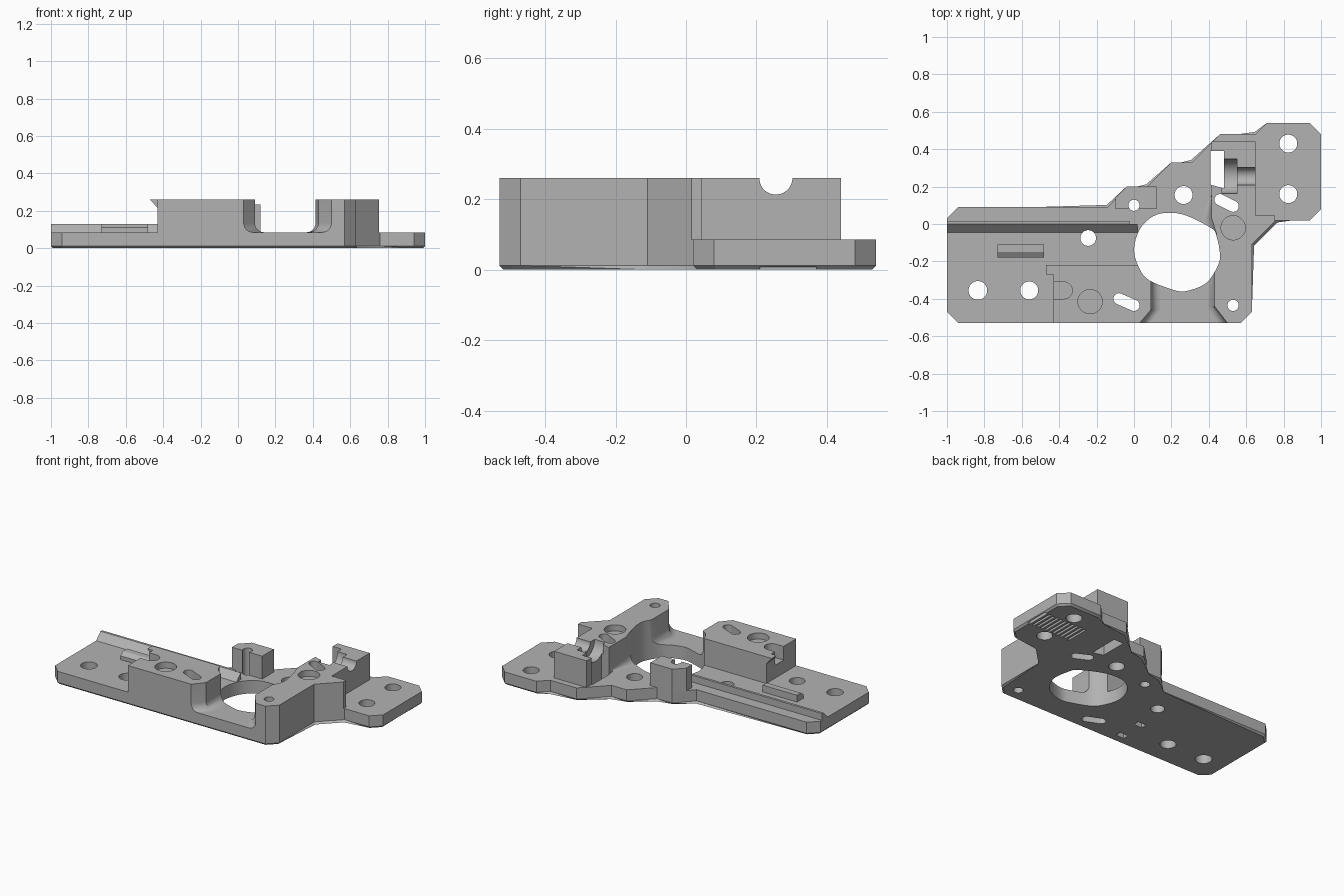
import bpy, bmesh, math
from mathutils import Matrix, Vector

cube = bpy.data.objects.get("Cube")
if cube:
    bpy.data.objects.remove(cube)

GREY = bpy.data.materials.new("satin_grey")
GREY.use_nodes = True
GREY.diffuse_color = (0.45, 0.45, 0.45, 1)
GREY.node_tree.nodes["Principled BSDF"].inputs["Base Color"].default_value = (0.45, 0.45, 0.45, 1)

FLOOR, TOP = 0.085, 0.26


def finish(name, bm):
    bmesh.ops.recalc_face_normals(bm, faces=bm.faces)
    mesh = bpy.data.meshes.new(name)
    bm.to_mesh(mesh)
    bm.free()
    mesh.materials.append(GREY)
    ob = bpy.data.objects.new(name, mesh)
    bpy.context.scene.collection.objects.link(ob)
    return ob


def loft(name, rings, chamfer=0):
    """Skin a stack of equal outlines, each given as (points, z)."""
    bm = bmesh.new()
    loops = [[bm.verts.new((x, y, z)) for x, y in pts] for pts, z in rings]
    n = len(loops[0])
    for a, b in zip(loops, loops[1:]):
        for i in range(n):
            bm.faces.new((a[i], a[(i + 1) % n], b[(i + 1) % n], b[i]))
    bottom = bm.faces.new(loops[0])
    bm.faces.new(loops[-1])
    if chamfer:
        bmesh.ops.bevel(bm, geom=list(bottom.edges), offset=chamfer, segments=1, affect='EDGES')
    return finish(name, bm)


def prism(name, pts, z0, z1, chamfer=0):
    return loft(name, [(pts, z0), (pts, z1)], chamfer)


def rect(x0, x1, y0, y1):
    return [(x0, y0), (x1, y0), (x1, y1), (x0, y1)]


def capsule(a, b, r, n=16):
    """Outline of a slot between two points; equal points give a circle."""
    a, b = Vector(a), Vector(b)
    t = math.atan2(b.y - a.y, b.x - a.x) - math.pi / 2
    pts = []
    for centre, start in ((b, t), (a, t + math.pi)):
        for i in range(n):
            ang = start + math.pi * (i + (0.5 if a == b else 0)) / (n if a == b else n - 1)
            pts.append((centre.x + r * math.cos(ang), centre.y + r * math.sin(ang)))
    return pts


def along_x(name, profile, x0, x1):
    """Extrude a (y, z) profile along x."""
    ob = prism(name, profile, x0, x1)
    ob.data.transform(Matrix(((0, 0, 1, 0), (1, 0, 0, 0), (0, 1, 0, 0), (0, 0, 0, 1))))
    return ob


def flared(name, pts, moving, shift, r=0.05):
    """Block whose chosen corners sweep out in a fillet onto the plate."""
    rings = []
    for i in range(7):
        a = math.pi / 2 * i / 6
        d = r * (1 - math.sin(a))
        ring = [(x + shift * d, y) if k in moving else (x, y) for k, (x, y) in enumerate(pts)]
        rings.append((ring, FLOOR + r * (1 - math.cos(a))))
    return loft(name, rings + [(pts, TOP)])


def smooth_loop(pts, steps=4):
    """Closed Catmull-Rom curve through the points."""
    out, n = [], len(pts)
    for i in range(n):
        p = [Vector(pts[(i + k) % n]) for k in (-1, 0, 1, 2)]
        for s in range(steps):
            t = s / steps
            q = 0.5 * (2 * p[1] + (p[2] - p[0]) * t + (2 * p[0] - 5 * p[1] + 4 * p[2] - p[3]) * t * t
                       + (3 * p[1] - p[0] - 3 * p[2] + p[3]) * t ** 3)
            out.append((q.x, q.y))
    return out


# Base plate
plate = prism("base_plate", [
    (-1, -.47), (-.94, -.53), (.57, -.53), (.63, -.47), (.63, -.11), (.76, .02), (.94, .02),
    (1, .08), (1, .48), (.94, .54), (.71, .54), (.65, .48), (.46, .48), (.31, .33), (.2, .33),
    (.07, .2), (-.04, .2), (-.14, .09), (-.94, .09), (-1, .03)], 0, FLOOR, 0.012)

# Raised blocks
left_block = flared("left_block", [(-.43, -.53), (.03, -.53), (.09, -.46), (.09, -.22), (-.43, -.22)],
                    (1, 2, 3), 1)
right_block = flared("right_block", [
    (.5, -.53), (.57, -.53), (.63, -.47), (.63, -.11), (.755, .015), (.755, .045), (.65, .045),
    (.65, .44), (.415, .44), (.415, .17), (.415, .03), (.44, -.05), (.43, -.25), (.43, -.44)],
    (0, 10, 11, 12, 13), -1)
post = prism("back_post", [(-.1, .08), (.12, .08), (.12, .2), (-.04, .2), (-.1, .14)], FLOOR, 0.235)

# Rail, stop bar and overhanging lip
rail = along_x("back_rail", [(-.045, FLOOR), (.016, FLOOR), (.016, .13), (0, .13)], -1, 0.02)
along_x("stop_bar", [(-.18, FLOOR), (-.11, FLOOR), (-.11, .13), (-.15, .13), (-.18, .11)], -.73, -.48)
lip = prism("block_lip", [(-.43, .215), (-.43, TOP), (-.47, TOP)], .22, .27)
lip.data.transform(Matrix.Rotation(math.pi / 2, 4, 'X'))

# Through holes
cutters = []


def cut(pts, z0=-1, z1=1):
    cutters.append(prism("cutter", pts, z0, z1))


cut(smooth_loop([(0, -.14), (.03, -.03), (.1, .04), (.18, .06), (.28, .045), (.41, -.02), (.44, -.06),
                 (.46, -.17), (.44, -.24), (.38, -.32), (.27, -.36), (.19, -.345), (.08, -.3), (.03, -.24)]))
for x, y, r in ((-.835, -.355, .05), (-.56, -.355, .048), (-.245, -.075, .042), (.265, .155, .048),
                (.825, .43, .048), (.825, .16, .048), (.53, -.435, .03), (0, .1, .03)):
    cut(capsule((x, y), (x, y), r))
cut(capsule((-.08, -.4), (0, -.435), .03))
cut(capsule((.46, .13), (.53, .095), .03))
cut([(.41, .21), (.48, .19), (.48, .39), (.41, .39)])

# Blind pockets from above
for x, y in ((-.235, -.415), (.53, -.02)):
    cut(capsule((x, y), (x, y), .065), TOP - .04)
cut(capsule((-.5, -.355), (-.375, -.355), .045), .17)
cut(rect(-.025, .025, 0, .1), FLOOR)

# Round channel with a wider nut seat
for x0, x1, r in ((.47, .55, .092), (.54, .7, .047)):
    cutters.append(along_x("cutter", capsule((.255, TOP), (.255, TOP), r), x0, x1))

# Underside pockets and grip grooves
for y in (-.45, -.285):
    cut(rect(-.315, -.255, y - .02, y + .02), -1, .05)
for i in range(11):
    x = .68 + .03 * i
    cut(rect(x, x + .015, .21, .37), -1, .02)


def carve(ob):
    for c in cutters:
        mod = ob.modifiers.new("carve", 'BOOLEAN')
        mod.operation, mod.solver, mod.object = 'DIFFERENCE', 'EXACT', c
    bpy.context.view_layer.update()
    baked = bpy.data.meshes.new_from_object(ob.evaluated_get(bpy.context.evaluated_depsgraph_get()))
    ob.modifiers.clear()
    ob.data = baked


for ob in (plate, left_block, right_block, post, rail):
    carve(ob)
for c in cutters:
    bpy.data.objects.remove(c)

# Smooth the round walls, keep the edges crisp
bpy.ops.object.select_all(action='DESELECT')
for ob in bpy.context.scene.objects:
    if ob.type == 'MESH':
        ob.select_set(True)
        bpy.context.view_layer.objects.active = ob
bpy.ops.object.shade_smooth_by_angle(angle=math.radians(30))
